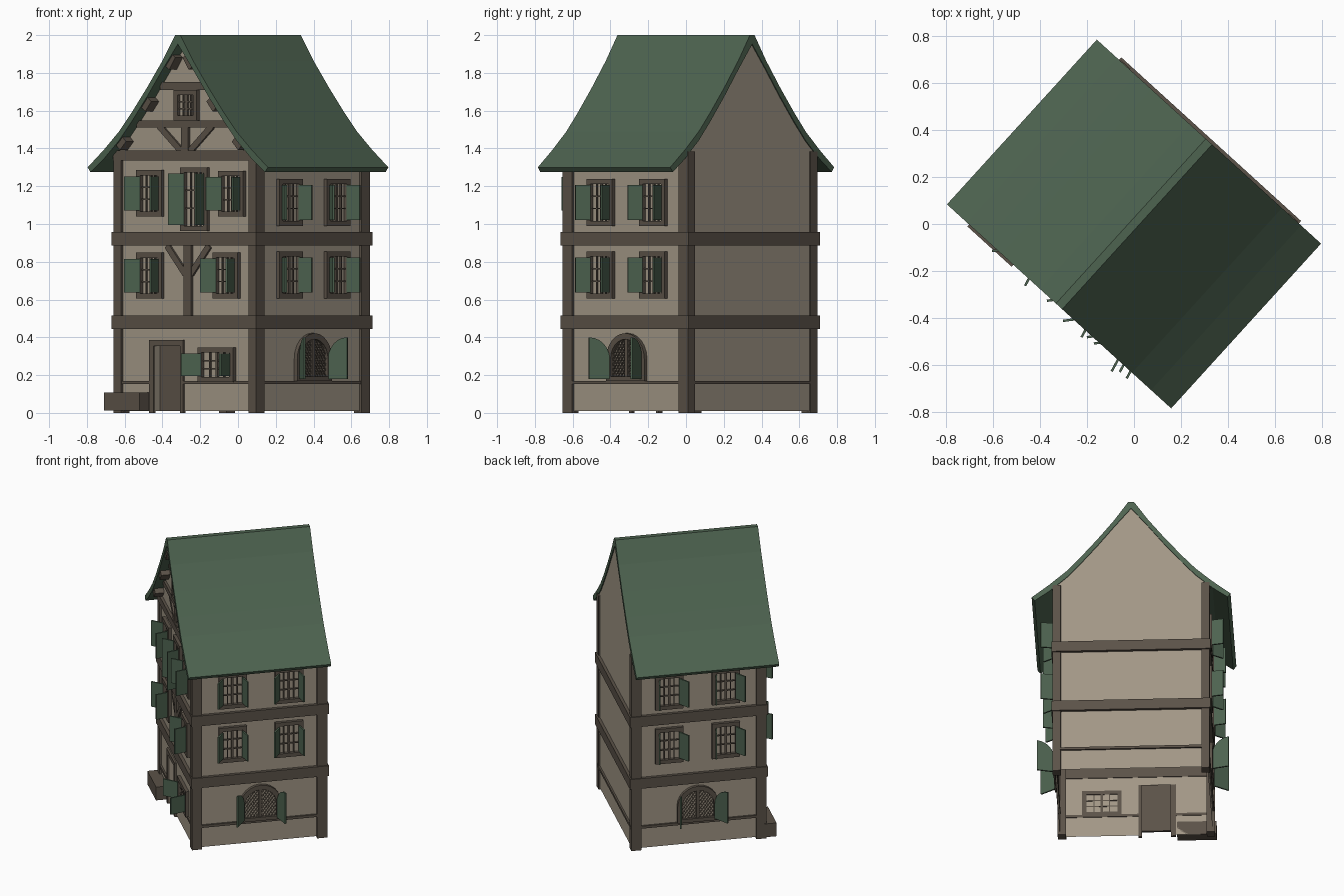
import bpy, bmesh
from math import sin, cos, pi, radians
from mathutils import Matrix

if "Cube" in bpy.data.objects:
    bpy.data.objects.remove(bpy.data.objects["Cube"])

ROT = Matrix.Rotation(radians(-42.3), 4, 'Z')   # the house stands turned on its plot
W, FY, BY = 0.495, -0.405, 0.468                # wall planes


def mat(name, c):
    m = bpy.data.materials.new(name)
    m.diffuse_color = (*c, 1)
    m.use_nodes = True
    m.node_tree.nodes["Principled BSDF"].inputs["Base Color"].default_value = m.diffuse_color
    return m


PLASTER = mat("plaster", (0.36, 0.31, 0.24))
WOOD = mat("timber", (0.105, 0.085, 0.065))
GREEN = mat("green_paint", (0.075, 0.125, 0.08))

# wall frames: (along, outward, up) -> house coordinates
front = lambda s, o, z: (s, FY - o, z)
back = lambda s, o, z: (s, BY + o, z)
right = lambda s, o, z: (W + o, s, z)
left = lambda s, o, z: (-W - o, s, z)


def finish(bm, name, m):
    bmesh.ops.recalc_face_normals(bm, faces=bm.faces[:])
    bm.transform(ROT)
    me = bpy.data.meshes.new(name)
    bm.to_mesh(me)
    bm.free()
    me.materials.append(m)
    ob = bpy.data.objects.new(name, me)
    bpy.context.collection.objects.link(ob)
    return ob


def prism(bm, M, pts, o0, o1):
    a = [bm.verts.new(M(s, o0, z)) for s, z in pts]
    b = [bm.verts.new(M(s, o1, z)) for s, z in pts]
    bm.faces.new(a)
    bm.faces.new(b[::-1])
    n = len(pts)
    for i in range(n):
        j = (i + 1) % n
        bm.faces.new((a[i], b[i], b[j], a[j]))


def rect(bm, M, s0, s1, z0, z1, o0, o1):
    prism(bm, M, [(s0, z0), (s1, z0), (s1, z1), (s0, z1)], o0, o1)


def bar(bm, M, p, q, w, o0, o1):
    dx, dz = q[0] - p[0], q[1] - p[1]
    k = w / 2 / (dx * dx + dz * dz) ** 0.5
    nx, nz = -dz * k, dx * k
    prism(bm, M, [(p[0] + nx, p[1] + nz), (q[0] + nx, q[1] + nz),
                  (q[0] - nx, q[1] - nz), (p[0] - nx, p[1] - nz)], o0, o1)


def single(name, m, M, *dims):
    bm = bmesh.new()
    rect(bm, M, *dims)
    return finish(bm, name, m)


# roof: gently flared slab, outer and under side share one profile
HALF = [(0.018, 2.0), (0.11, 1.864), (0.22, 1.722), (0.33, 1.59), (0.42, 1.49), (0.53, 1.392), (0.645, 1.30)]


def roof_z(x):
    x = max(abs(x), HALF[0][0])
    for (x0, z0), (x1, z1) in zip(HALF, HALF[1:]):
        if x <= x1:
            return z0 + (z1 - z0) * (x - x0) / (x1 - x0)


under = [(0, 1.952)] + [(x, z - 0.048) for x, z in HALF[1:-1]] + [(0.625, 1.275)]
full = [(-x, z) for x, z in HALF[::-1]] + HALF
soffit = under[::-1] + [(-x, z) for x, z in under[1:]]
bm = bmesh.new()
prism(bm, lambda s, o, z: (s, o, z), full + soffit, -0.474, 0.474)
finish(bm, "roof", GREEN)

# walls: open shell, the front outline is notched for the door
DX0, DX1, DZ = -0.225, -0.035, 0.355
gable = [(W, roof_z(W) - 0.04)] + [(x, roof_z(x) - 0.04) for x in (.42, .33, .22, .11)] + [(0, 1.958)]
gable += [(-x, z) for x, z in gable[-2::-1]]
bm = bmesh.new()
bm.faces.new([bm.verts.new(front(s, 0, z)) for s, z in
              [(-W, .01), (DX0, .01), (DX0, DZ), (DX1, DZ), (DX1, .01), (W, .01)] + gable])
bm.faces.new([bm.verts.new(back(s, 0, z)) for s, z in [(-W, .01), (W, .01)] + gable])
for M in (left, right):
    bm.faces.new([bm.verts.new(M(s, 0, z)) for s, z in
                  [(FY, .01), (BY, .01), (BY, gable[0][1]), (FY, gable[0][1])]])
# door reveal
rev = [(DX0, .01), (DX0, DZ), (DX1, DZ), (DX1, .01)]
for p, q in zip(rev, rev[1:]):
    bm.faces.new([bm.verts.new(front(s, o, z)) for (s, z), o in ((p, 0), (q, 0), (q, -.045), (p, -.045))])
finish(bm, "plaster_walls", PLASTER)

# door leaf, casing and handle
single("door_leaf", WOOD, front, DX0, DX1, .01, DZ, -.055, -.038)
bm = bmesh.new()
rect(bm, front, DX0 - .03, DX0, .0, DZ + .03, -.005, .014)
rect(bm, front, DX1, DX1 + .022, .0, DZ + .03, -.005, .014)
rect(bm, front, DX0, DX1, DZ, DZ + .03, -.005, .014)
finish(bm, "door_casing", WOOD)
single("door_handle", WOOD, front, DX1 - .035, DX1 - .025, .17, .21, -.04, -.025)

# bench block beside the door
single("side_step", WOOD, front, -.518, -.263, .012, .107, 0, .08)

# corner posts
for x in (-1, 1):
    for y0, y1 in ((-.42, -.353), (.411, .478)):
        single("corner_post", WOOD, lambda s, o, z: (s, o, z),
               *sorted((x * .456, x * .51)), 0, 1.385, y0, y1)

# storey belts on all four sides, plus the thin sill rail
for z0, z1, d, name in ((.443, .515, .022, "storey_belt"), (.885, .958, .022, "storey_belt"), (.152, .17, .012, "sill_rail")):
    bm = bmesh.new()
    spans = [(-W - d, DX0 - .03), (DX1 + .02, W + d)] if z0 < .3 else [(-W - d, W + d)]
    for s0, s1 in spans:
        rect(bm, front, s0, s1, z0, z1, -.005, d)
    rect(bm, back, -W - d, W + d, z0, z1, -.005, min(d, .02))
    for M in (left, right):
        rect(bm, M, FY, BY, z0, z1, -.005, d)
    finish(bm, name, WOOD)

# gable and front framing
bm = bmesh.new()
rect(bm, front, -.51, .51, 1.335, 1.388, -.005, .018)
rect(bm, front, -.345, .345, 1.51, 1.548, -.005, .016)
rect(bm, front, -.175, .175, 1.71, 1.752, -.005, .016)
rect(bm, front, -.025, .025, 1.388, 1.51, -.005, .014)
rect(bm, front, -.008, .045, .515, .885, -.005, .014)
for k in (-1, 1):
    bar(bm, front, (k * .03, 1.385), (k * .19, 1.52), .035, -.004, .012)
    bar(bm, front, (.018 + k * .02, .735), (.018 + k * .15, .885), .035, -.004, .012)
finish(bm, "front_timber_framing", WOOD)

# purlin ends below the front overhang
bm = bmesh.new()
for k in (-1, 1):
    for x in (.065, .235, .415):
        bar(bm, front, (k * (x - .022), roof_z(x - .022) - .07), (k * (x + .022), roof_z(x + .022) - .07), .04, 0, .06)
finish(bm, "purlin_ends", WOOD)


def shutter(M, h, d, ang, pts, o0):
    a = radians(ang)
    bm = bmesh.new()
    prism(bm, lambda l, t, z: M(h + d * (l * cos(a) - t * sin(a)), o0 + l * sin(a) + t * cos(a), z), pts, 0, .01)
    finish(bm, "shutter", GREEN)


def window(M, c, w, z0, z1, L=.085, angles=(50, 76)):
    bm = bmesh.new()
    s0, s1, f = c - w / 2, c + w / 2, .027
    for a, b, e, g in ((s0, s0 + f, z0, z1), (s1 - f, s1, z0, z1),
                       (s0 + f, s1 - f, z0, z0 + f), (s0 + f, s1 - f, z1 - f, z1)):
        rect(bm, M, a, b, e, g, -.005, .022)
    iw, ih = w - 2 * f, z1 - z0 - 2 * f
    for i in (1, 2, 3):
        t = .007 if i == 2 else .0035
        x = s0 + f + iw * i / 4
        rect(bm, M, x - t, x + t, z0 + f, z1 - f, -.002, .01)
    for i in (1, 2):
        z = z0 + f + ih * i / 3
        rect(bm, M, s0 + f, s1 - f, z - .0035, z + .0035, -.002, .009)
    finish(bm, "window_frame", WOOD)
    if L:
        e, g = z0 + f * 1.2, z1 - f * 1.2
        pts = [(0, e), (L, e), (L, g), (0, g)]
        shutter(M, s0 + f * .8, -1, angles[0], pts, .018)
        shutter(M, s1 - f * .8, 1, angles[1], pts, .018)


# front windows
window(front, .01, .165, 1.548, 1.71, L=0)
window(front, -.25, .18, 1.04, 1.285)
window(front, .07, .19, .962, 1.30)
window(front, .335, .18, 1.04, 1.28)
window(front, -.25, .18, .605, .848)
window(front, .295, .18, .605, .85)
window(front, .225, .255, .163, .347, L=.107)


def arched_window(M, c, r, z0, zs):
    def arch(rad, zb):
        return [(c + rad, zb)] + [(c + rad * cos(pi * i / 12), zs + rad * sin(pi * i / 12)) for i in range(13)] + [(c - rad, zb)]
    f, ri = .032, r - .032
    out, inn = arch(r, z0), arch(ri, z0)
    bm = bmesh.new()
    for i in range(len(out) - 1):
        prism(bm, M, [out[i], out[i + 1], inn[i + 1], inn[i]], -.005, .022)
    rect(bm, M, c - ri, c + ri, z0, z0 + .025, -.005, .022)
    rect(bm, M, c - .011, c + .011, z0 + .02, zs + ri, -.003, .014)
    finish(bm, "arched_window_frame", WOOD)
    # diamond leading clipped to the opening
    bm = bmesh.new()
    inside = lambda s, z: z > z0 + .02 and abs(s) < ri and (z < zs or s * s + (z - zs) ** 2 < ri * ri)
    for k in (-1, 1):
        for j in range(-16, 17):
            line = [(i * .004, zs + k * i * .0056 + j * .028) for i in range(-30, 31)]
            hit = [p for p in line if inside(*p)]
            if len(hit) > 2:
                bar(bm, M, (c + hit[0][0], hit[0][1]), (c + hit[-1][0], hit[-1][1]), .004, -.002, .007)
    finish(bm, "leaded_lattice", WOOD)
    # leaves with a rounded outer shoulder
    L = .112
    pts = [(0, z0 + .012), (L, z0 + .012)]
    pts += [(L * (1 - cos(t)), zs + .0 + (ri + .01) * sin(t)) for t in [pi / 2 * i / 6 for i in range(6, -1, -1)]]
    shutter(M, c - ri - .012, -1, 55, pts, .018)
    shutter(M, c + ri + .012, 1, 75, pts, .018)


# matching side walls
for M in (right, left):
    for c in (-.15, .225):
        window(M, c, .185, .99, 1.238, L=.08, angles=(55, 78))
        window(M, c, .185, .605, .855, L=.08, angles=(55, 78))
    arched_window(M, .035, .137, .168, .285)
